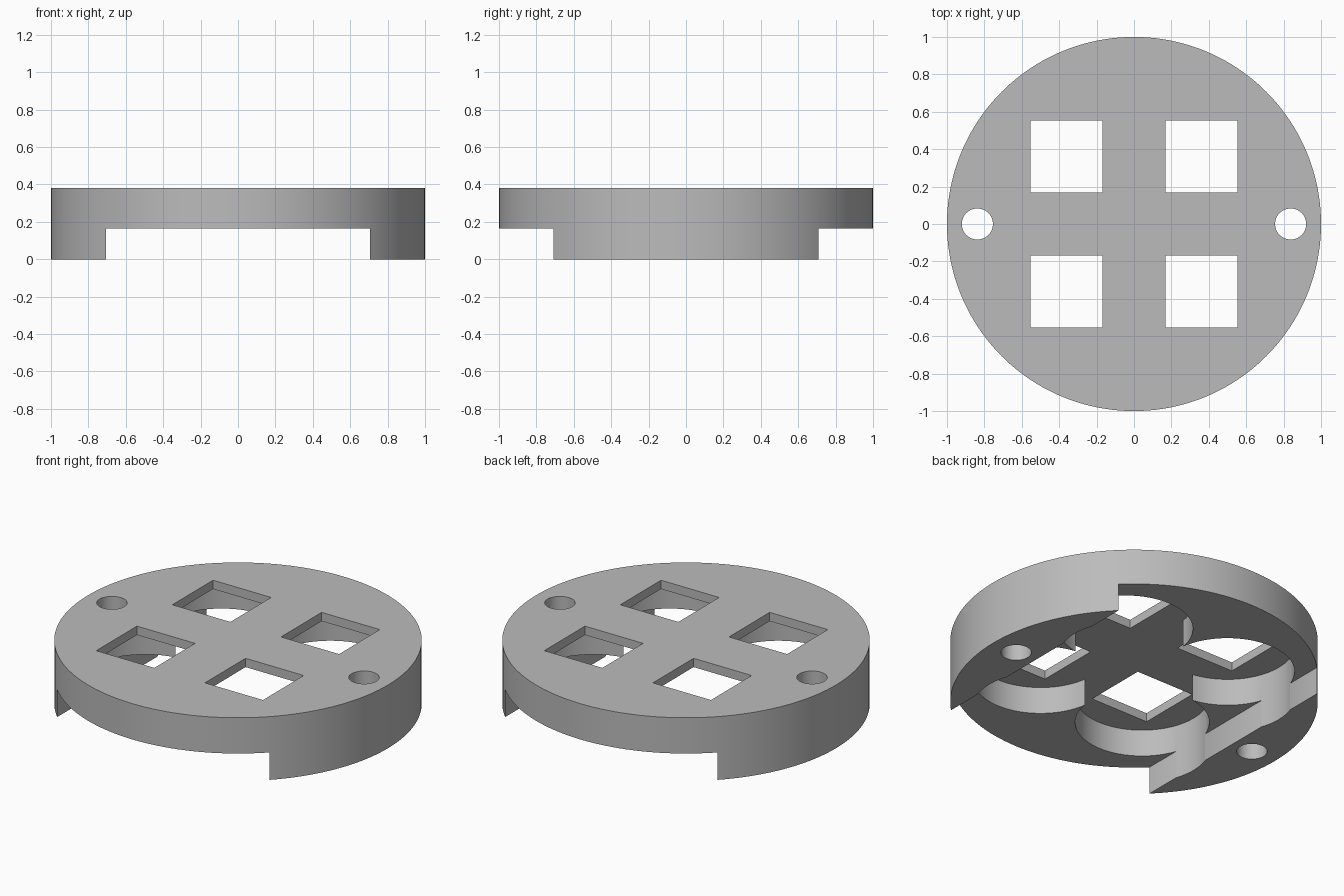
import bpy
import math

cube = bpy.data.objects.get("Cube")
if cube:
    bpy.data.objects.remove(cube, do_unlink=True)

TOP = 0.38        # upper face of the disc
CHANNEL = 0.165   # roof of the channel between the two feet
POCKET = 0.327    # roof of the round pockets
PITCH = 0.361     # offset of pockets and windows from the centre

grey = bpy.data.materials.new("plain grey")
grey.use_nodes = True
COLOUR = (0.5, 0.5, 0.5, 1)
grey.diffuse_color = COLOUR
grey.node_tree.nodes["Principled BSDF"].inputs["Base Color"].default_value = COLOUR


def cylinder(name, x, y, radius, z0, z1, sides):
    bpy.ops.mesh.primitive_cylinder_add(vertices=sides, radius=radius, depth=z1 - z0,
                                        location=(x, y, (z0 + z1) / 2))
    bpy.context.object.name = name
    return bpy.context.object


def block(name, x, y, sx, sy, z0, z1):
    bpy.ops.mesh.primitive_cube_add(size=1, location=(x, y, (z0 + z1) / 2))
    ob = bpy.context.object
    ob.name = name
    ob.scale = (sx, sy, z1 - z0)
    return ob


def cut(target, cutter):
    mod = target.modifiers.new("cut", 'BOOLEAN')
    mod.operation = 'DIFFERENCE'
    mod.solver = 'EXACT'
    mod.object = cutter
    bpy.context.view_layer.objects.active = target
    bpy.ops.object.modifier_apply(modifier=mod.name)
    bpy.data.objects.remove(cutter, do_unlink=True)


# Round body
disc = cylinder("disc_body", 0, 0, 1, 0, TOP, 160)
disc.data.materials.append(grey)

# Wide channel that leaves a foot on each side, and the open middle
cut(disc, block("channel_cutter", 0, 0, 1.41, 3, -0.5, CHANNEL))
cut(disc, block("middle_cutter", 0, 0, 2 * PITCH, 2 * PITCH, -0.5, POCKET))

# Four round pockets below square windows
for sx in (-1, 1):
    for sy in (-1, 1):
        x, y = sx * PITCH, sy * PITCH
        cut(disc, cylinder("pocket_cutter", x, y, 0.365, -0.4, POCKET, 96))
        cut(disc, block("window_cutter", x, y, 0.386, 0.386, -0.3, 1))

# Mounting hole through each foot
for sx in (-1, 1):
    cut(disc, cylinder("hole_cutter", sx * 0.8375, 0, 0.083, -0.5, 1, 48))

# Smooth curved walls with sharp rims
bpy.ops.object.select_all(action='DESELECT')
disc.select_set(True)
bpy.context.view_layer.objects.active = disc
bpy.ops.object.shade_smooth_by_angle(angle=math.radians(30))
